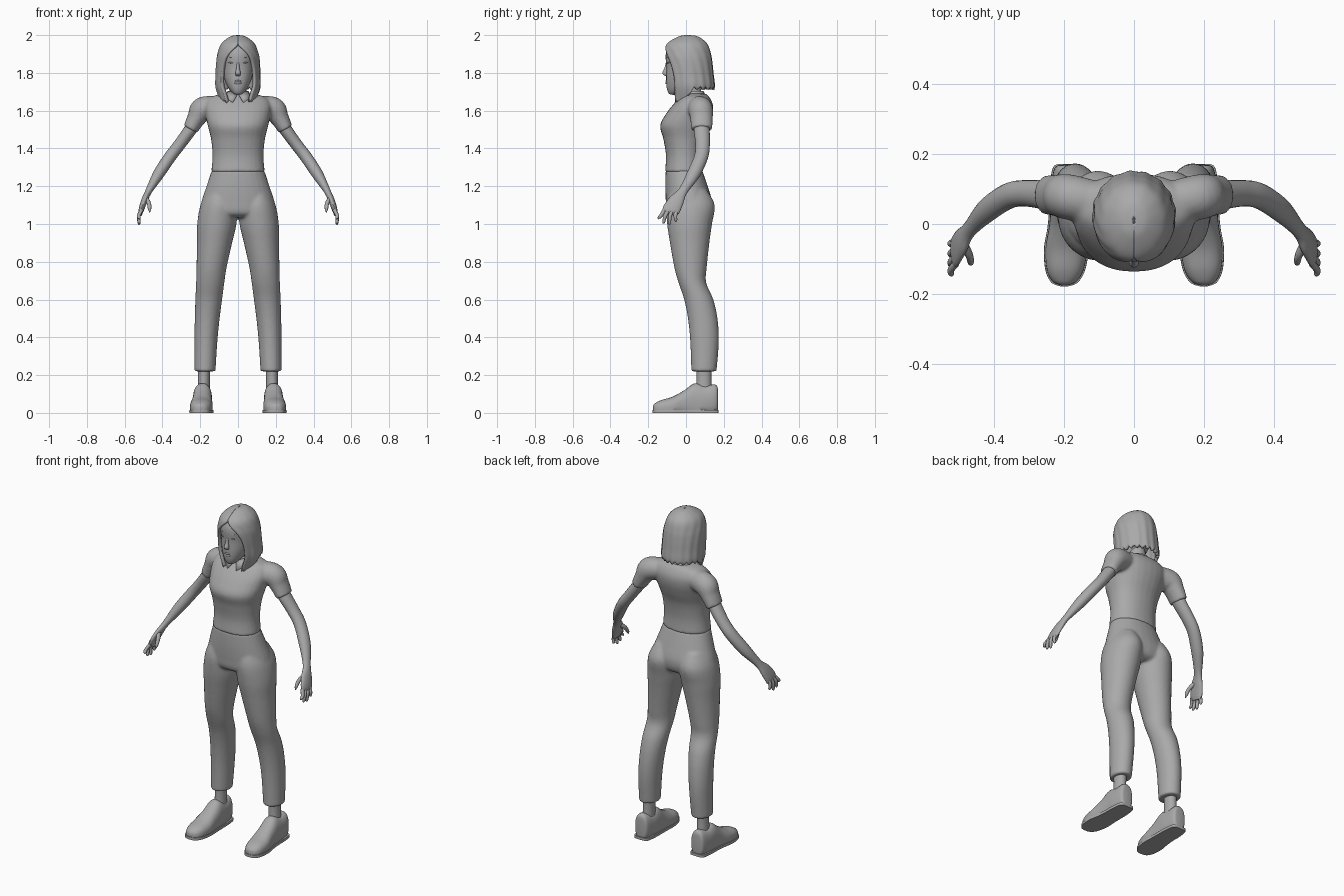
import bpy, bmesh, math
from mathutils import Vector

cube = bpy.data.objects.get("Cube")
if cube:
    bpy.data.objects.remove(cube)

grey = bpy.data.materials.new("plain grey")
grey.use_nodes = True
grey.diffuse_color = (0.4, 0.4, 0.4, 1)
grey.node_tree.nodes["Principled BSDF"].inputs["Base Color"].default_value = (0.4, 0.4, 0.4, 1)


def spline(rows, steps=6):
    """Smooth curve through rows of any width."""
    out = []
    for i in range(len(rows) - 1):
        a, b = rows[max(i - 1, 0)], rows[i]
        c, d = rows[i + 1], rows[min(i + 2, len(rows) - 1)]
        for k in range(steps):
            t = k / steps
            out.append([q + 0.5 * t * (r - p + t * (2*p - 5*q + 4*r - s + t * (3*(q - r) + s - p)))
                        for p, q, r, s in zip(a, b, c, d)])
    return out + [list(rows[-1])]


def loft(bm, rows, plane=None, side=1, sides=28, power=2.0, floor=-9.0, roof=9.0):
    """Skin rings (x, y, z, radius, radius); plane fixes the ring axes."""
    rows = spline(rows)
    rings = []
    for i, (x, y, z, ra, rb) in enumerate(rows):
        u, v = Vector((1, 0, 0)), Vector((0, 1, 0))
        if plane == "xz":
            v = Vector((0, 0, 1))
        elif plane is None:
            t = Vector(rows[min(i + 1, len(rows) - 1)][:3]) - Vector(rows[max(i - 1, 0)][:3])
            t.normalize()
            v = (v - t * t.dot(v)).normalized()
            u = v.cross(t)
        ring = []
        for k in range(sides):
            a = math.tau * k / sides
            c, s = (math.copysign(abs(f) ** (2 / power), f) for f in (math.cos(a), math.sin(a)))
            p = Vector((x, y, z)) + u * c * max(ra, 0.001) + v * s * max(rb, 0.001)
            ring.append(bm.verts.new((side * p.x, p.y, min(max(p.z, floor), roof))))
        rings.append(ring)
    for lower, upper in zip(rings, rings[1:]):
        for k in range(sides):
            j = (k + 1) % sides
            bm.faces.new((lower[k], lower[j], upper[j], upper[k]))
    bm.faces.new(rings[0])
    bm.faces.new(rings[-1])


def body(rows):
    """Turn (height, x, half width, front, back) into loft rows."""
    return [(x, (f + b) / 2, z, w, (b - f) / 2) for z, x, w, f, b in rows]


def finish(bm, name, blend=0.0, thick=0.0):
    bmesh.ops.recalc_face_normals(bm, faces=bm.faces)
    mesh = bpy.data.meshes.new(name)
    bm.to_mesh(mesh)
    bm.free()
    mesh.materials.append(grey)
    ob = bpy.data.objects.new(name, mesh)
    bpy.context.collection.objects.link(ob)
    bpy.ops.object.select_all(action="DESELECT")
    ob.select_set(True)
    bpy.context.view_layer.objects.active = ob
    bpy.ops.object.shade_smooth_by_angle(angle=math.radians(50))
    if thick:
        ob.modifiers.new("Thickness", "SOLIDIFY").thickness = thick
    if blend:
        fuse = ob.modifiers.new("Fuse", "REMESH")
        fuse.mode = "VOXEL"
        fuse.voxel_size = blend
        fuse.use_smooth_shade = True
        soft = ob.modifiers.new("Soften", "SMOOTH")
        soft.iterations = 5
    return ob


# Shirt: torso and sleeves fused
bm = bmesh.new()
loft(bm, body([(1.275, 0, .142, -.112, .09), (1.36, 0, .135, -.106, .087), (1.45, 0, .143, -.12, .1),
               (1.52, 0, .16, -.137, .125), (1.58, 0, .172, -.108, .142), (1.63, 0, .175, -.07, .143),
               (1.67, 0, .15, -.03, .125), (1.69, 0, .08, -.01, .105)]), "xy", power=2.2)
for side in (1, -1):
    loft(bm, [(.1, .06, 1.62, .055, .06), (.185, .077, 1.607, .066, .065),
              (.22, .082, 1.56, .05, .06), (.252, .083, 1.502, .04, .056)], side=side)
finish(bm, "shirt", blend=.008)

# Trousers: hips and legs fused
bm = bmesh.new()
loft(bm, body([(1.285, 0, .139, -.108, .086), (1.2, 0, .167, -.11, .115), (1.12, 0, .193, -.107, .138),
               (1.06, 0, .2, -.1, .13), (1.035, 0, .16, -.07, .1)]), "xy", power=2.15)
for side in (1, -1):
    loft(bm, body([(1.18, .1, .06, -.08, .11), (1.1, .102, .097, -.104, .152), (1.0, .112, .104, -.1, .138),
                   (.9, .124, .093, -.085, .124), (.77, .14, .08, -.062, .11), (.69, .147, .075, -.04, .107),
                   (.6, .155, .071, -.01, .145), (.5, .163, .066, .01, .167), (.38, .17, .061, .022, .174),
                   (.22, .175, .056, .028, .162)]), "xy", side)
finish(bm, "trousers", blend=.008)

# Arms and hands
for side, word in ((1, "left"), (-1, "right")):
    bm = bmesh.new()
    loft(bm, [(.2, .08, 1.58, .035, .04), (.25, .083, 1.503, .034, .042), (.31, .088, 1.42, .032, .038),
              (.36, .08, 1.355, .032, .037), (.42, .04, 1.265, .03, .035), (.472, -.016, 1.175, .018, .025),
              (.495, -.05, 1.125, .017, .04), (.512, -.078, 1.075, .014, .046),
              (.515, -.085, 1.05, .007, .036)], side=side, sides=20)
    for start, tip, low in ((-.113, -.143, 1.025), (-.092, -.118, 1.003), (-.071, -.088, .997), (-.05, -.054, 1.012)):
        loft(bm, [(.51, start, 1.075, .01, .011), (.525, (start + tip) / 2 - .004, 1.045, .0095, .01),
                  (.523, tip, low + .007, .008, .008), (.521, tip, low, .001, .001)], side=side, sides=10)
    loft(bm, [(.49, -.055, 1.14, .012, .016), (.472, -.09, 1.11, .011, .012),
              (.468, -.11, 1.08, .009, .009), (.468, -.118, 1.06, .001, .001)], side=side, sides=10)
    finish(bm, word + "_arm")

    # Ankles and shoes
    bm = bmesh.new()
    loft(bm, [(.182, .095, .1, .033, .042), (.18, .095, .2, .031, .039), (.178, .095, .3, .036, .045)], "xy", side)
    finish(bm, word + "_ankle")
    shape = [(.188, .17, .07, .015, .03), (.188, .16, .07, .04, .078), (.188, .1, .06, .05, .085),
             (.188, .045, .06, .051, .096), (.19, -.01, .045, .054, .074), (.194, -.07, .03, .06, .056),
             (.197, -.13, .025, .053, .043), (.199, -.165, .02, .034, .03), (.2, -.176, .02, .008, .015)]
    bm = bmesh.new()
    loft(bm, shape, "xz", side, power=2.4, floor=.012)
    finish(bm, word + "_shoe")
    bm = bmesh.new()
    loft(bm, [(x, y * 1.015, .008, w + .004, .03) for x, y, z, w, h in shape], "xz", side,
         power=3, floor=0, roof=.016)
    finish(bm, word + "_sole")

# Head and neck
bm = bmesh.new()
loft(bm, body([(1.684, 0, .002, -.07, -.06), (1.69, 0, .024, -.09, -.03), (1.72, 0, .05, -.102, .03),
               (1.77, 0, .073, -.105, .08), (1.83, 0, .084, -.104, .11), (1.9, 0, .088, -.107, .12),
               (1.95, 0, .075, -.085, .105), (1.98, 0, .03, -.03, .05)]), "xy", power=2.15)
finish(bm, "head")
bm = bmesh.new()
loft(bm, [(0, .045, 1.64, .06, .055), (0, .035, 1.69, .046, .048), (0, .02, 1.76, .046, .05)], "xy")
finish(bm, "neck")

# Face details
bm = bmesh.new()
loft(bm, [(0, -.099, 1.86, .006, .006), (0, -.105, 1.825, .009, .01), (0, -.11, 1.8, .014, .015),
          (0, -.106, 1.787, .012, .01), (0, -.1, 1.782, .004, .004)], "xy", sides=14)
finish(bm, "nose")
bm = bmesh.new()
for height, fat in ((1.756, .005), (1.747, .006)):
    loft(bm, [(-.024, -.093, 1.752, .001, .001), (-.01, -.102, height, fat, fat),
              (.01, -.102, height, fat, fat), (.024, -.093, 1.752, .001, .001)], sides=10)
finish(bm, "lips")
bm = bmesh.new()
for side in (1, -1):
    loft(bm, [(.018, -.099, 1.85, .001, .001), (.035, -.095, 1.853, .004, .006),
              (.054, -.083, 1.855, .001, .001)], side=side, sides=12)
    loft(bm, [(.016, -.102, 1.875, .002, .002), (.037, -.097, 1.882, .003, .003),
              (.058, -.081, 1.876, .001, .001)], side=side, sides=8)
finish(bm, "eyes_and_brows")

# Collar: a flared band with two pointed flaps
bm = bmesh.new()
loft(bm, [(0, .045, 1.66, .085, .075), (0, .042, 1.685, .066, .06), (0, .04, 1.705, .055, .052)], "xy")
finish(bm, "collar_band")
bm = bmesh.new()
for side in (1, -1):
    flap = ((.004, -.022, 1.682), (.028, -.056, 1.64), (.068, -.022, 1.668), (.05, .0, 1.702))
    bm.faces.new([bm.verts.new((side * x, y, z)) for x, y, z in flap])
finish(bm, "collar_flaps", thick=.006)

# Hair: a shell parted at the middle, open round the face
OUTLINE = spline([(2.0, .004, .0, .02, 0), (1.992, .042, -.04, .065, 0), (1.955, .088, -.1, .112, .02),
                  (1.9, .109, -.118, .132, .52), (1.85, .116, -.115, .14, .74), (1.79, .118, -.108, .146, .84),
                  (1.73, .119, -.1, .152, .82), (1.68, .106, -.09, .142, .74), (1.62, .085, -.08, .13, .72)])


def outline_at(z):
    for a, b in zip(OUTLINE, OUTLINE[1:]):
        if z >= b[0]:
            t = (a[0] - z) / (a[0] - b[0])
            return [p + (q - p) * t for p, q in zip(a, b)]
    return OUTLINE[-1]


bm = bmesh.new()
COLS, ROWS = 96, 36
grid = []
for i in range(COLS + 1):
    s = i / COLS
    edge = min(s, 1 - s)
    back = min(max((edge - .1) / .1, 0), 1)
    bottom = 1.645 + .073 * back * back * (3 - 2 * back) + .008 * math.sin(i * 1.1)
    column = []
    for j in range(ROWS + 1):
        v = j / ROWS
        z, wide, front, rear, gap = outline_at(2 - (2 - bottom) * v ** 1.7)
        a = max(gap, 0) + s * (math.tau - 2 * max(gap, 0))
        lock = 1 + .014 * v * math.sin(s * 75)
        mid, deep = (front + rear) / 2, (rear - front) / 2
        column.append(bm.verts.new((wide * lock * math.sin(a), mid - deep * lock * math.cos(a), z)))
    grid.append(column)
for left, right in zip(grid, grid[1:]):
    for j in range(ROWS):
        bm.faces.new((left[j], left[j + 1], right[j + 1], right[j]))
bmesh.ops.remove_doubles(bm, verts=bm.verts, dist=.0002)
finish(bm, "hair", thick=.018)
